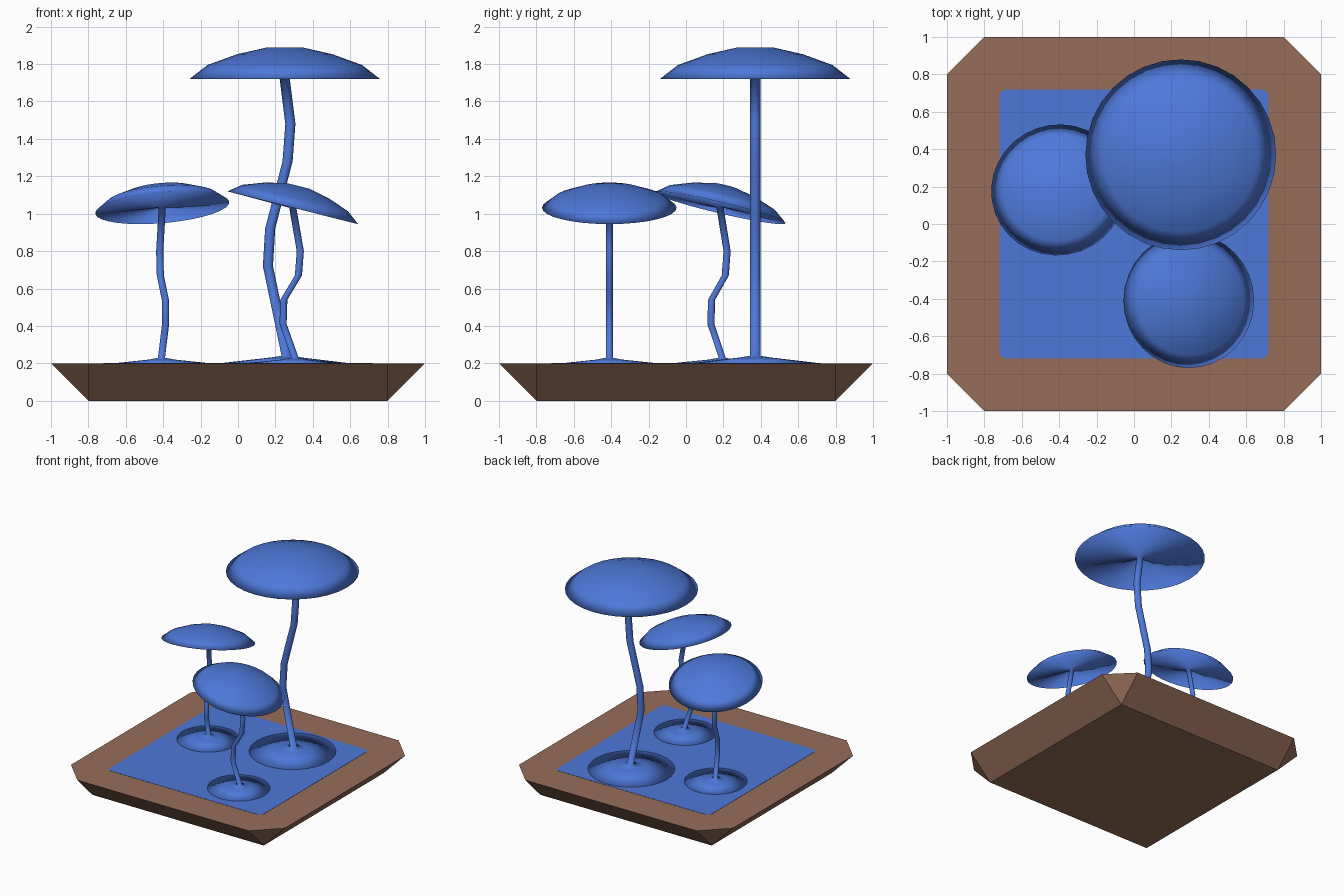
import bpy, bmesh, math
from mathutils import Vector, Matrix

if "Cube" in bpy.data.objects:
    bpy.data.objects.remove(bpy.data.objects["Cube"])


def material(name, color):
    m = bpy.data.materials.new(name)
    m.diffuse_color = (*color, 1)
    m.use_nodes = True
    m.node_tree.nodes["Principled BSDF"].inputs["Base Color"].default_value = m.diffuse_color
    return m


BROWN = material("earth brown", (0.305, 0.153, 0.098))
BLUE = material("mushroom blue", (0.076, 0.188, 0.694))


def finish(name, bm, mat, smooth=False):
    bmesh.ops.recalc_face_normals(bm, faces=bm.faces)
    for f in bm.faces:
        f.smooth = smooth
    me = bpy.data.meshes.new(name)
    bm.to_mesh(me)
    bm.free()
    me.materials.append(mat)
    ob = bpy.data.objects.new(name, me)
    bpy.context.collection.objects.link(ob)
    return ob


# Base slab: square bottom, chamfered top, triangular corners
bm = bmesh.new()
corners = [(1, 1), (-1, 1), (-1, -1), (1, -1)]
for sx, sy in corners:
    for p in ((0.8, 0.8, 0), (1, 0.8, 0.2), (0.8, 1, 0.2)):
        bm.verts.new((sx * p[0], sy * p[1], p[2]))
bmesh.ops.convex_hull(bm, input=bm.verts)
bmesh.ops.dissolve_limit(bm, angle_limit=0.01, verts=bm.verts, edges=bm.edges)
finish("base_slab", bm, BROWN)

# Ground patch with small rounded corners
bm = bmesh.new()
pts = []
r = 0.04
for i, (sx, sy) in enumerate(corners):
    for k in range(5):
        a = math.radians(90 * i + 22.5 * k)
        pts.append((sx * (0.72 - r) + r * math.cos(a),
                    sy * (0.72 - r) + r * math.sin(a), 0.2))
face = bm.faces.new([bm.verts.new(p) for p in pts])
ext = bmesh.ops.extrude_face_region(bm, geom=[face])
for v in ext["geom"]:
    if isinstance(v, bmesh.types.BMVert):
        v.co.z += 0.002
finish("ground_patch", bm, BLUE)


# Mushroom: mound, bent stem and tilted cap lofted as one smooth skin.
# path = (sideways offset, z); the whole thing is turned by `turn`.
def mushroom(name, pos, turn, mound_r, stem_r, path, cap_r, tilt, n=32):
    bm = bmesh.new()
    foot, foot_z = path[0]
    rings = [(Vector((0, 0, 0.2)), mound_r, 0),
             (Vector((foot * 0.7, 0, foot_z - 0.01)), mound_r * 0.27, 0)]
    rings += [(Vector((x, 0, z)), stem_r, 0) for x, z in path]
    top = Vector((0, 0, path[-1][1]))
    axis = Matrix.Rotation(tilt, 3, 'Y')
    for pr, pz in ((1, 0), (0.81, 0.147), (0.5, 0.26), (0.18, 0.333)):
        rings.append((top + axis @ Vector((0, 0, pz * cap_r)), pr * cap_r, tilt))
    prev = None
    for c, rad, t in rings:
        rot = Matrix.Rotation(t, 3, 'Y')
        cur = []
        for i in range(n):
            a = 2 * math.pi * i / n
            cur.append(bm.verts.new(
                c + rot @ Vector((rad * math.cos(a), rad * math.sin(a), 0))))
        if prev:
            for i in range(n):
                j = (i + 1) % n
                bm.faces.new((prev[i], prev[j], cur[j], cur[i]))
        else:
            bm.faces.new(cur[::-1])
        prev = cur
    bm.faces.new(prev)
    ob = finish(name, bm, BLUE, smooth=True)
    ob.location = (*pos, 0)
    ob.rotation_euler.z = math.radians(turn)


small_path = [(0.012, 0.23), (-0.052, 0.41), (-0.048, 0.54), (0.03, 0.67),
              (0.04, 0.80), (0.0, 1.032)]
tall_path = [(0.01, 0.24), (-0.09, 0.72), (-0.078, 0.92), (0.015, 1.28),
             (0.03, 1.48), (0.0, 1.72)]
tilt = math.radians(14.1)
mushroom("left_mushroom", (-0.405, 0.182), 110, 0.26, 0.019, small_path, 0.36, tilt)
mushroom("front_mushroom", (0.293, -0.41), 0, 0.26, 0.019, small_path, 0.36, tilt)
mushroom("tall_mushroom", (0.25, 0.37), 0, 0.35, 0.027, tall_path, 0.51, 0)
